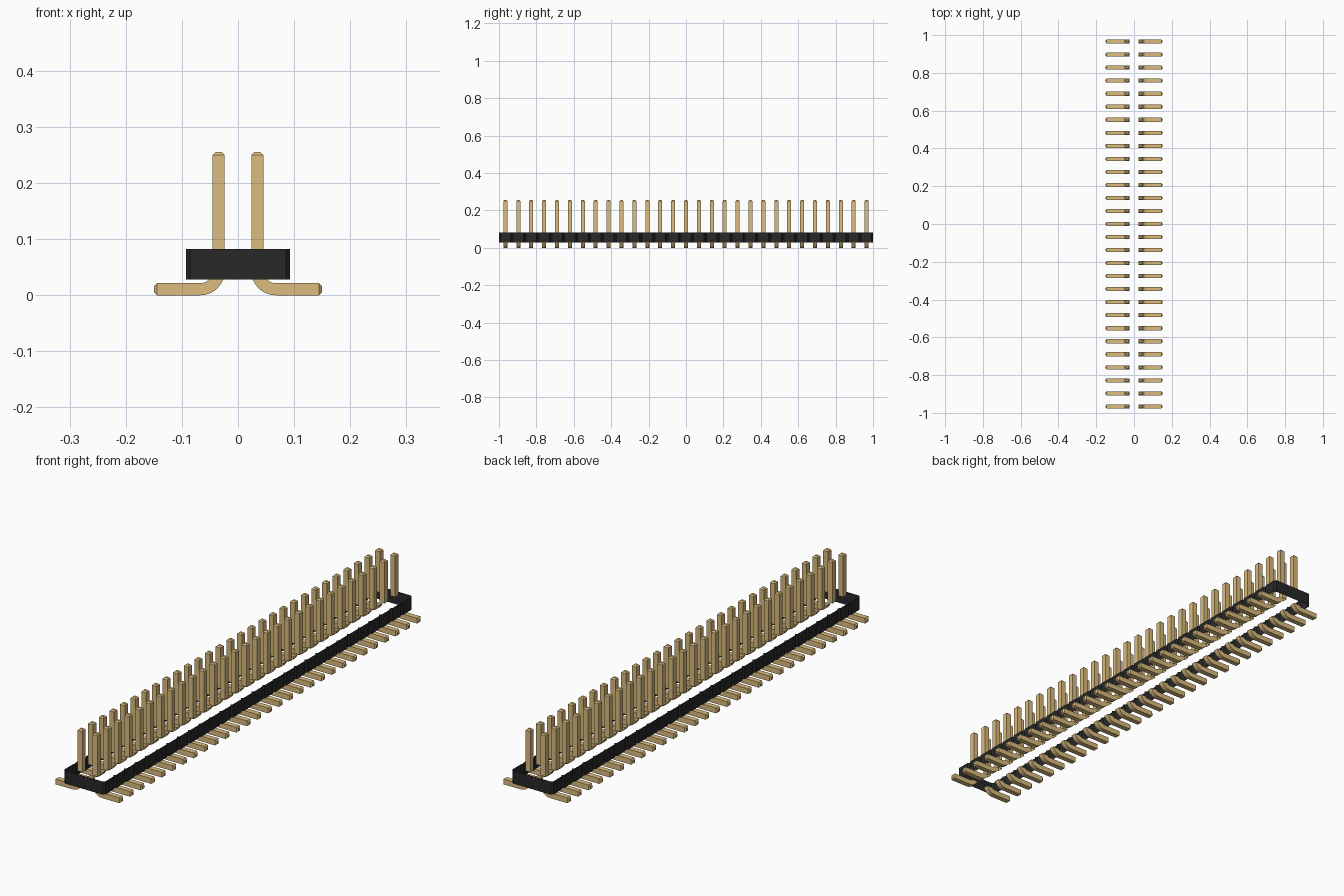
import bpy, bmesh, math
from mathutils import Vector

cube = bpy.data.objects.get("Cube")
if cube:
    bpy.data.objects.remove(cube)

COUNT = 29                  # pins per row
PITCH = 2 / COUNT
BODY_LOW, BODY_HIGH = 0.028, 0.082
HALF_WIDTH = 0.0925
NOTCH = PITCH / 10
PIN = 0.0108                # half thickness of a pin
TIP = PIN / 2               # chamfer at pin ends
PIN_TOP, FOOT_END = 0.255, 0.15
BEND = 3 * PIN              # centreline radius of the bend


def material(name, color):
    m = bpy.data.materials.new(name)
    m.use_nodes = True
    m.diffuse_color = color
    m.node_tree.nodes["Principled BSDF"].inputs["Base Color"].default_value = color
    return m


def make_object(name, bm, mat):
    bmesh.ops.recalc_face_normals(bm, faces=bm.faces)
    mesh = bpy.data.meshes.new(name)
    bm.to_mesh(mesh)
    bm.free()
    mesh.materials.append(mat)
    ob = bpy.data.objects.new(name, mesh)
    bpy.context.collection.objects.link(ob)
    return ob


black = material("black plastic", (0.022, 0.021, 0.021, 1))
gold = material("gold metal", (0.708, 0.504, 0.21, 1))


# Housing: an open band of walls, notched between neighbouring pins
def housing():
    side = [(HALF_WIDTH - NOTCH, -1)]
    for i in range(COUNT):
        y0, y1 = -1 + i * PITCH, -1 + (i + 1) * PITCH
        side += [(HALF_WIDTH, y0 + NOTCH), (HALF_WIDTH, y1 - NOTCH),
                 (HALF_WIDTH - NOTCH, y1)]
    outline = side + [(-x, y) for x, y in reversed(side)]
    bm = bmesh.new()
    low, high = [[bm.verts.new((x, y, z)) for x, y in outline]
                 for z in (BODY_LOW, BODY_HIGH)]
    for i in range(len(outline)):
        j = (i + 1) % len(outline)
        bm.faces.new((low[i], low[j], high[j], high[i]))
    make_object("housing_walls", bm, black)


# Pin: square section swept from the tip, round the bend, to the foot end
def pin_mesh():
    x = PITCH / 2
    center = Vector((x + BEND, 0, PIN + BEND))
    down, out = Vector((0, 0, -1)), Vector((1, 0, 0))
    stations = [(Vector((x, 0, PIN_TOP)), down, PIN - TIP),
                (Vector((x, 0, PIN_TOP - TIP)), down, PIN)]
    steps = 10
    for i in range(steps + 1):
        a = math.pi / 2 * i / steps
        c, s = math.cos(a), math.sin(a)
        stations.append((center + BEND * Vector((-c, 0, -s)), Vector((s, 0, -c)), PIN))
    stations += [(Vector((FOOT_END - TIP, 0, PIN)), out, PIN),
                 (Vector((FOOT_END, 0, PIN)), out, PIN - TIP)]
    bm = bmesh.new()
    rings = []
    for p, tangent, r in stations:
        across = Vector((0, 1, 0))
        normal = tangent.cross(across)
        rings.append([bm.verts.new(p + r * (u * across + v * normal))
                      for u, v in ((-1, -1), (1, -1), (1, 1), (-1, 1))])
    for a, b in zip(rings, rings[1:]):
        for i in range(4):
            j = (i + 1) % 4
            bm.faces.new((a[i], a[j], b[j], b[i]))
    bm.faces.new(rings[0])
    bm.faces.new(rings[-1])
    return bm


# Keep one end of the pin, then repeat it along the row and mirror the row
def pin_rows(name, height, keep_upper):
    bm = pin_mesh()
    bmesh.ops.bisect_plane(bm, geom=bm.verts[:] + bm.edges[:] + bm.faces[:],
                           plane_co=(0, 0, height), plane_no=(0, 0, 1),
                           clear_inner=keep_upper, clear_outer=not keep_upper)
    ob = make_object(name, bm, gold)
    ob.location.y = -1 + PITCH / 2
    bpy.ops.object.select_all(action="DESELECT")
    ob.select_set(True)
    bpy.context.view_layer.objects.active = ob
    bpy.ops.object.shade_smooth_by_angle(angle=math.radians(30))
    array = ob.modifiers.new("row", "ARRAY")
    array.count = COUNT
    array.use_relative_offset = False
    array.use_constant_offset = True
    array.constant_offset_displace = (0, PITCH, 0)
    ob.modifiers.new("second_row", "MIRROR").use_axis[0] = True


housing()
pin_rows("upright_pins", BODY_HIGH, True)
pin_rows("solder_feet", BODY_LOW, False)
